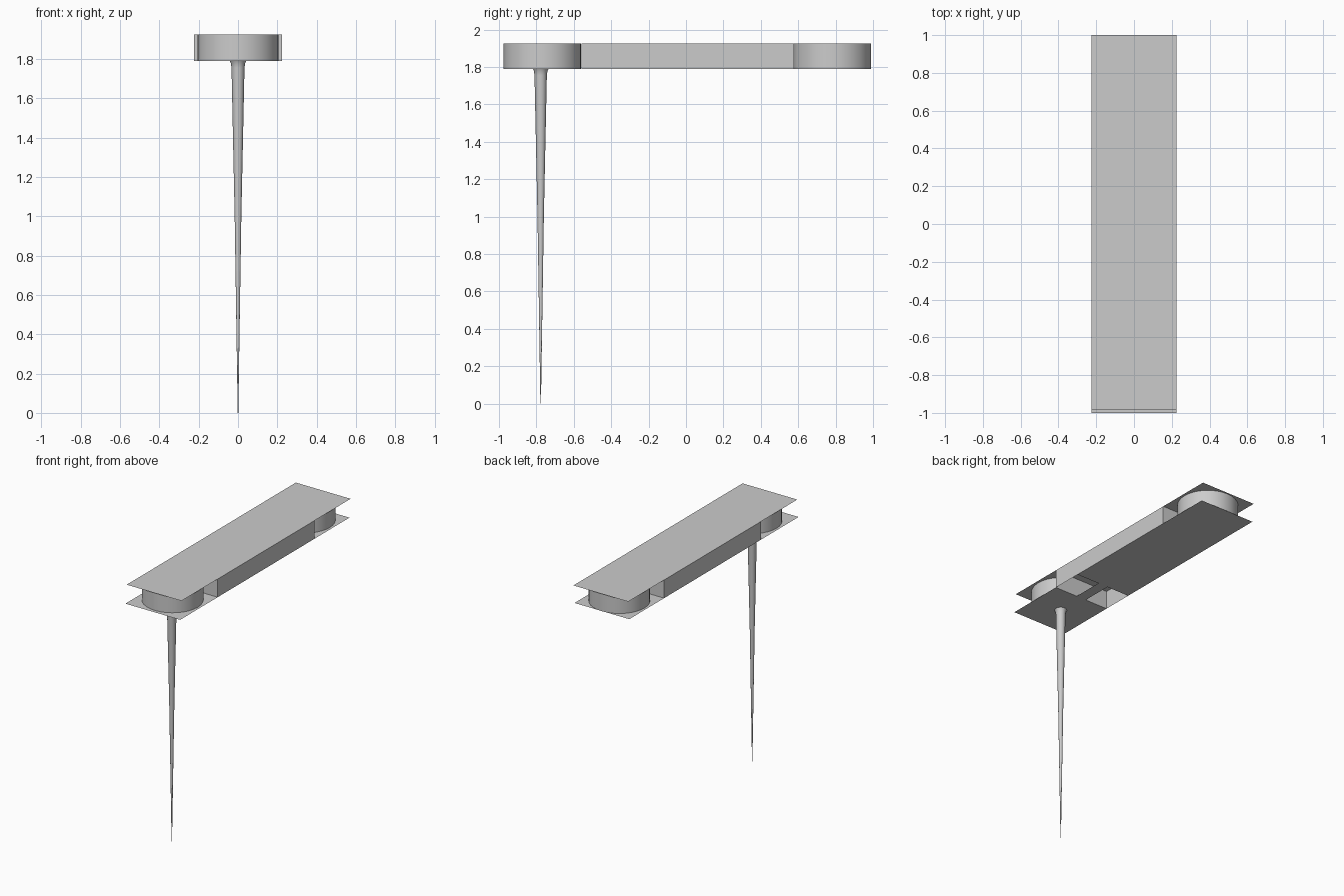
import bpy, bmesh, math

if "Cube" in bpy.data.objects:
    bpy.data.objects.remove(bpy.data.objects["Cube"])

W = 0.225                    # half width of the arm
Z0, Z1 = 1.79, 1.925         # lower and upper plate heights
Y0, YM, Y1 = -0.56, 0.01, 0.578   # box end walls and middle partition


def make(name, build, smooth=False):
    bm = bmesh.new()
    build(bm)
    bmesh.ops.remove_doubles(bm, verts=bm.verts, dist=1e-5)
    me = bpy.data.meshes.new(name)
    bm.to_mesh(me)
    bm.free()
    ob = bpy.data.objects.new(name, me)
    bpy.context.collection.objects.link(ob)
    if smooth:
        bpy.context.view_layer.objects.active = ob
        ob.select_set(True)
        bpy.ops.object.shade_smooth_by_angle(angle=math.radians(35))
        ob.select_set(False)
    return ob


def quad(bm, *pts):
    bm.faces.new([bm.verts.new(p) for p in pts])


def flat(bm, xa, xb, ya, yb, z, up):
    pts = [(xa, ya, z), (xb, ya, z), (xb, yb, z), (xa, yb, z)]
    quad(bm, *(pts if up else pts[::-1]))


def wall(bm, a, b):
    quad(bm, (*a, Z0), (*b, Z0), (*b, Z1), (*a, Z1))


def lathe(bm, profile, y, n=32):
    # revolve (radius, z) points around a vertical axis
    rings = [[bm.verts.new((r * math.cos(2 * math.pi * i / n),
                            y + r * math.sin(2 * math.pi * i / n), z))
              for i in range(n)] for r, z in profile]
    for a, b in zip(rings, rings[1:]):
        for i in range(n):
            j = (i + 1) % n
            bm.faces.new((a[i], a[j], b[j], b[i]))


# Thin top plate
make("top_plate", lambda bm: flat(bm, -W, W, -0.985, 1.0, Z1, True))


# Thin lower plate with two openings either side of a narrow bridge
def lower(bm):
    flat(bm, -W, W, -1.0, Y0, Z0, False)
    flat(bm, -0.04, 0.04, Y0, -0.33, Z0, False)
    flat(bm, -W, W, -0.33, 0.987, Z0, False)


make("lower_plate", lower)


# Hollow box between the plates
def box(bm):
    c = [(-W, Y0), (W, Y0), (W, Y1), (-W, Y1)]
    for i in range(4):
        wall(bm, c[i], c[(i + 1) % 4])


make("arm_box", box)
make("box_partition", lambda bm: wall(bm, (-W, YM), (W, YM)))

# Round drums at both ends
for name, y in (("front_drum", -0.768), ("rear_drum", 0.782)):
    make(name, lambda bm: lathe(bm, [(0.207, Z0), (0.207, Z1)], y), True)

# Long tapering spike with a flared root
make("spike", lambda bm: lathe(
    bm, [(0.0015, 0), (0.017, 1.0), (0.033, 1.755), (0.036, 1.778), (0.042, Z0)],
    -0.777, 24), True)
